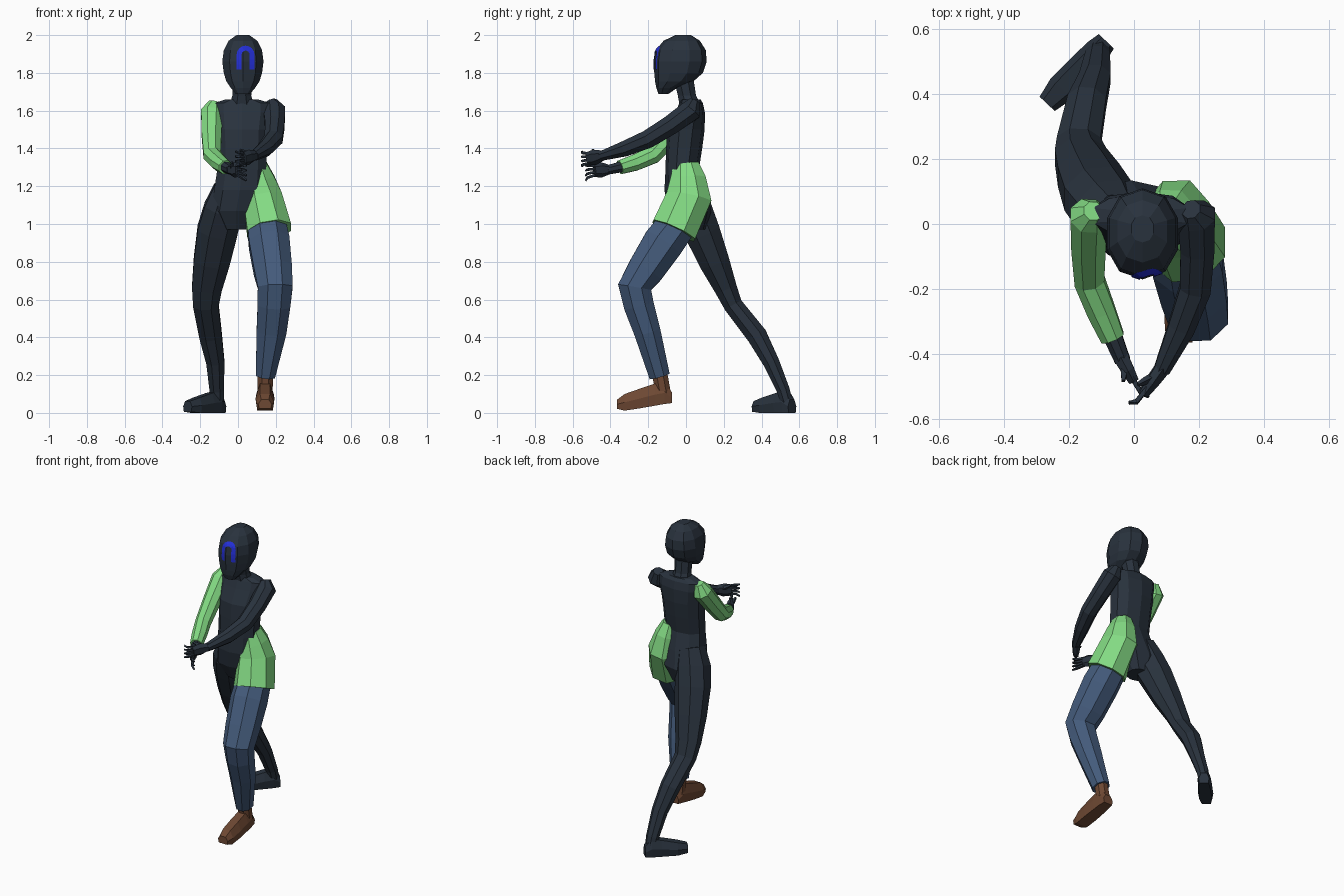
import bpy, bmesh, math
from mathutils import Vector
from mathutils.bvhtree import BVHTree

if "Cube" in bpy.data.objects:
    bpy.data.objects.remove(bpy.data.objects["Cube"])


def material(name, rgb):
    m = bpy.data.materials.new(name)
    m.diffuse_color = (*rgb, 1)
    m.use_nodes = True
    m.node_tree.nodes["Principled BSDF"].inputs["Base Color"].default_value = m.diffuse_color
    return m


DARK = material("dark slate", (0.022, 0.032, 0.047))
GREEN = material("light green", (0.23, 0.71, 0.23))
DENIM = material("denim blue", (0.058, 0.105, 0.20))
BROWN = material("brown leather", (0.155, 0.065, 0.033))
MARK = material("bright blue", (0.017, 0.028, 0.68))


def finish(name, bm, mat):
    bmesh.ops.recalc_face_normals(bm, faces=bm.faces)
    me = bpy.data.meshes.new(name)
    bm.to_mesh(me)
    bm.free()
    me.materials.append(mat)
    ob = bpy.data.objects.new(name, me)
    bpy.context.collection.objects.link(ob)
    return ob


def skin(name, loops, mat):
    """Join a list of point loops into a closed, flat-faced body."""
    bm = bmesh.new()
    vs = [[bm.verts.new(p) for p in loop] for loop in loops]
    n = len(vs[0])
    for a, b in zip(vs, vs[1:]):
        for i in range(n):
            bm.faces.new((a[i], a[(i + 1) % n], b[(i + 1) % n], b[i]))
    bm.faces.new(vs[0])
    bm.faces.new(vs[-1])
    return finish(name, bm, mat)


def loft(name, rings, mat, n=8, upright=False, power=1.0):
    """rings: (x, y, z, rx, ry); sections follow the path unless upright."""
    c = [Vector(r[:3]) for r in rings]
    loops = []
    for k, r in enumerate(rings):
        if upright:
            u, v = Vector((1, 0, 0)), Vector((0, 1, 0))
        else:
            before = (c[k] - c[k - 1]).normalized() if k else Vector()
            after = (c[k + 1] - c[k]).normalized() if k + 1 < len(c) else Vector()
            t = (before + after).normalized()
            u = Vector((1, 0, 0))
            u = (u - t * u.dot(t)).normalized()
            v = t.cross(u)
        loop = []
        for i in range(n):
            a = math.tau * (i + 0.5) / n
            s, q = math.sin(a), math.cos(a)
            s = math.copysign(abs(s) ** power, s)
            q = math.copysign(abs(q) ** power, q)
            loop.append(c[k] + u * q * r[3] * 1.04 + v * s * r[4] * 1.04)
        loops.append(loop)
    return skin(name, loops, mat)


def limb(name, pts, mat, n=8):
    """pts: (x, y, z, radius)"""
    return loft(name, [(*p, p[3]) for p in pts], mat, n)


def foot(name, heel, direction, stations, mat):
    """stations: (distance from heel, sole z, top z, half width)"""
    d = Vector((*direction, 0)).normalized()
    side = Vector((-d.y, d.x, 0))
    loops = []
    for s, lo, hi, w in stations:
        o = Vector((*heel, 0)) + d * s
        mid = lo + (hi - lo) * 0.5
        loops.append([o + side * a * w + Vector((0, 0, z)) for a, z in
                      ((-0.85, lo), (0.85, lo), (1, mid), (0.55, hi), (-0.55, hi), (-1, mid))])
    skin(name, loops, mat)


def hand(name, wrist, knuckle, tip, spread, thumb):
    """Palm, four curled fingers fanned in z, and a thumb."""
    w, k, t = Vector(wrist), Vector(knuckle), Vector(tip)
    m = w.lerp(k, 0.55)
    loft(name + "_palm", [(*w, .026, .026), (*m, .022, .04), (*k, .017, .034)], DARK, 6)
    for i in range(4):
        off = Vector((0, 0, (i - 1.5) * spread))
        a, b = k + off * 0.8, t + off * 1.3
        bend = a.lerp(b, 0.5) + Vector((0, -0.012, 0))
        limb(f"{name}_finger_{i + 1}", [(*(a - (k - w) * 0.2), .009), (*bend, .009), (*b, .006)], DARK, 4)
    a = w.lerp(k, 0.3)
    b = a + Vector(thumb)
    limb(name + "_thumb", [(*a, .014), (*a.lerp(b, 0.6), .012), (*b, .007)], DARK, 4)


# Head: front y, back y, half width and height of each level
levels = [(1.688, -.145, -.095, .038), (1.72, -.155, -.05, .066), (1.755, -.16, .035, .09),
          (1.80, -.163, .085, .104), (1.86, -.165, .104, .112), (1.92, -.155, .10, .104),
          (1.97, -.115, .07, .078), (2.0, -.055, .025, .035)]
head = loft("head", [(.026, (f + b) / 2, z, w * .98, (b - f) / 2) for z, f, b, w in levels],
            DARK, 10, True, 0.9)

# Arch-shaped face marking laid onto the head
tree = BVHTree.FromPolygons([v.co for v in head.data.vertices],
                            [p.vertices[:] for p in head.data.polygons])
path = [(-1, 1.82, 0), (-1, 1.86, 0), (-1, 1.897, 0)]
outline = [(-1, 0, 1.818 + i * .0265) for i in range(3)]
outline += [(-math.cos(a), math.sin(a), 1.897) for a in [math.pi * i / 8 for i in range(9)]]
outline += [(1, 0, 1.818 + i * .0265) for i in (2, 1, 0)]
bm = bmesh.new()
rows = []
for cx, sz, base in outline:
    row = []
    for rad in (.021, .034, .047):
        x, z = .04 + cx * rad, base + sz * rad
        hit = tree.ray_cast(Vector((x, -1, z)), Vector((0, 1, 0)))[0]
        row.append(bm.verts.new((x, (hit.y if hit else -.15) - .005, z)))
    rows.append(row)
for a, b in zip(rows, rows[1:]):
    for i in range(2):
        bm.faces.new((a[i], b[i], b[i + 1], a[i + 1]))
if sum(f.normal.y for f in bm.faces) > 0:
    bmesh.ops.reverse_faces(bm, faces=bm.faces)
finish("face_marking", bm, MARK)

# Neck and torso
loft("neck", [(.02, .025, 1.62, .07, .06), (.02, .005, 1.68, .052, .05),
              (.025, -.015, 1.78, .055, .055)], DARK, 8, True)
loft("torso", [(.02, .025, 1.66, .085, .05), (.022, .027, 1.64, .15, .06),
               (.022, .022, 1.59, .15, .075), (.02, .0, 1.50, .138, .095),
               (.02, -.01, 1.40, .132, .092), (.02, -.02, 1.29, .13, .085),
               (.01, -.005, 1.18, .137, .105), (-.01, .02, 1.07, .135, .11),
               (-.01, .03, .97, .07, .07)], DARK, 10, True, 0.88)

# Right arm in a green sleeve
limb("right_sleeve", [(-.125, .04, 1.645, .03), (-.138, .025, 1.59, .06), (-.14, -.07, 1.48, .055),
                      (-.137, -.175, 1.365, .048), (-.10, -.27, 1.325, .045),
                      (-.066, -.35, 1.30, .038)], GREEN)
limb("right_forearm", [(-.08, -.31, 1.31, .032), (-.035, -.42, 1.285, .025)], DARK)
hand("right_hand", (-.04, -.41, 1.288), (0, -.485, 1.285), (.045, -.53, 1.27), .02, (-.005, -.05, .04))

# Left arm, bare
limb("left_arm", [(.175, .045, 1.65, .03), (.192, .025, 1.60, .06), (.195, -.08, 1.525, .054),
                  (.188, -.20, 1.45, .05), (.145, -.32, 1.40, .043),
                  (.085, -.45, 1.36, .026)], DARK)
hand("left_hand", (.09, -.44, 1.363), (.03, -.52, 1.345), (-.015, -.55, 1.345), .02, (-.06, -.03, .035))

# Trailing right leg
loft("right_leg", [(-.05, .01, 1.19, .08, .085), (-.078, .035, 1.08, .105, .105),
                   (-.11, .085, .96, .11, .098), (-.14, .15, .80, .099, .083),
                   (-.165, .21, .66, .082, .062), (-.17, .25, .57, .07, .052),
                   (-.145, .375, .41, .062, .056), (-.12, .45, .27, .05, .045),
                   (-.112, .515, .12, .04, .036), (-.11, .535, .05, .035, .033)], DARK)
foot("right_foot", (-.085, .562), (-.69, -.73),
     [(0, 0, .07, .032), (.04, 0, .115, .04), (.10, 0, .105, .043), (.20, 0, .08, .046),
      (.265, .006, .062, .032)], DARK)

# Half skirt over the left hip
loft("hip_cover", [(.10, 0, 1.315, .055, .07), (.113, .01, 1.24, .083, .098),
                   (.13, .015, 1.14, .107, .125), (.165, -.065, .965, .122, .126)], GREEN)

# Leading left leg and boot
loft("left_trouser_leg", [(.14, .0, 1.06, .10, .10), (.165, -.12, .90, .112, .112),
                          (.185, -.215, .755, .105, .10), (.197, -.272, .665, .096, .092),
                          (.19, -.25, .57, .09, .083), (.177, -.205, .43, .082, .073),
                          (.145, -.14, .195, .053, .057)], DENIM)
limb("left_boot_shaft", [(.145, -.145, .24, .042), (.143, -.12, .10, .042)], BROWN)
foot("left_boot", (.143, -.075), (0, -1),
     [(0, .052, .11, .036), (.04, .047, .165, .044), (.09, .038, .155, .047),
      (.17, .024, .128, .05), (.25, .012, .10, .048), (.29, .022, .07, .036)], BROWN)
